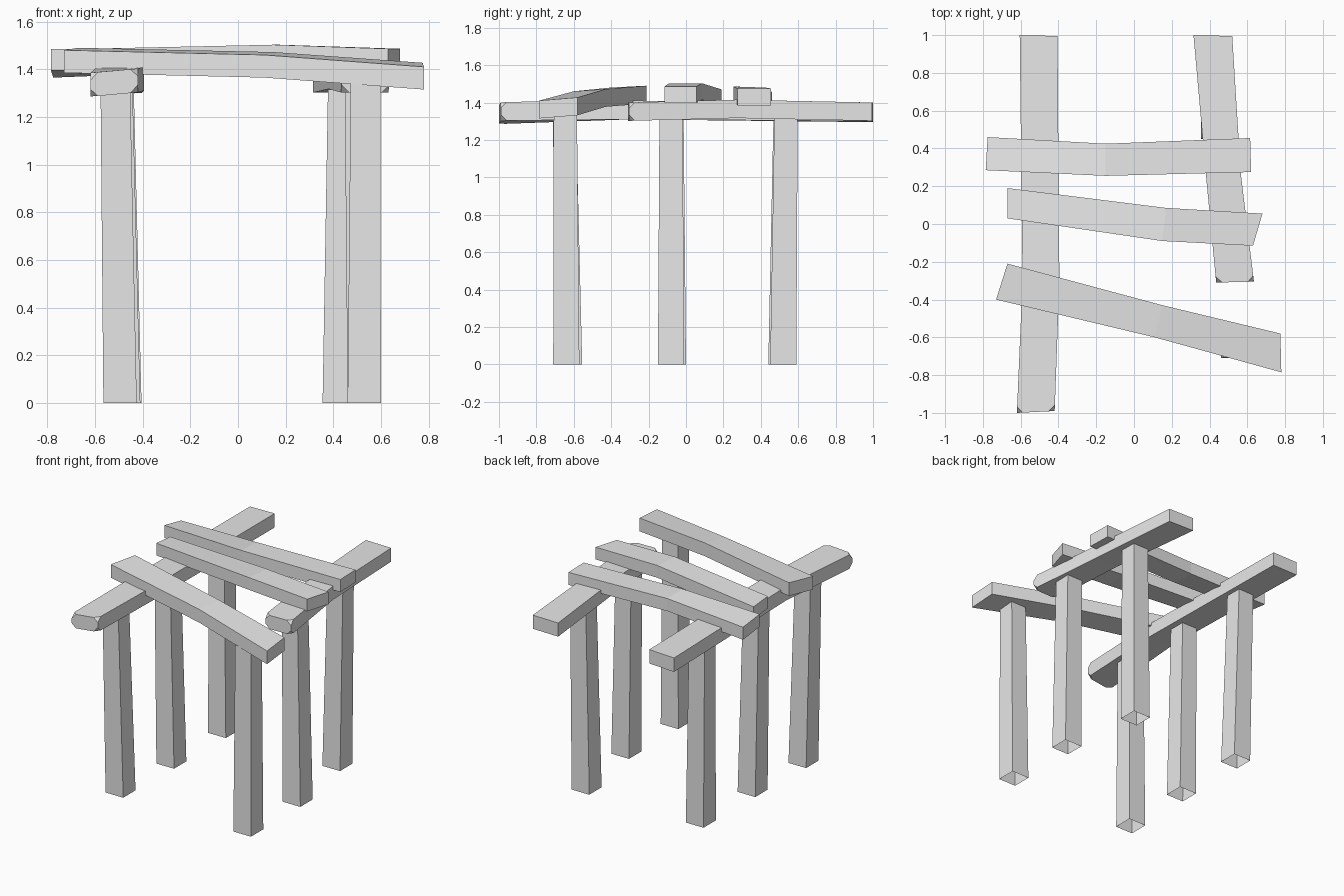
import bpy
import bmesh
from mathutils import Vector

cube = bpy.data.objects.get("Cube")
if cube:
    bpy.data.objects.remove(cube, do_unlink=True)

# One plain grey for the whole structure
stone = bpy.data.materials.new("plain_grey")
stone.use_nodes = True
grey = (0.8, 0.8, 0.8, 1)
stone.diffuse_color = grey
stone.node_tree.nodes["Principled BSDF"].inputs["Base Color"].default_value = grey


def loft(name, rings, cap_start=True, chamfer_end=None):
    """Join four-cornered rings into a bar, optionally nicking the last ring's corners."""
    bm = bmesh.new()
    loops = [[bm.verts.new(corner) for corner in ring] for ring in rings]
    for low, high in zip(loops, loops[1:]):
        for i in range(4):
            j = (i + 1) % 4
            bm.faces.new((low[i], low[j], high[j], high[i]))
    bm.faces.new(loops[-1])
    if cap_start:
        bm.faces.new(loops[0][::-1])
    if chamfer_end:
        bmesh.ops.bevel(bm, geom=loops[-1], offset=chamfer_end, segments=1,
                        affect='VERTICES')
    bmesh.ops.recalc_face_normals(bm, faces=bm.faces)
    mesh = bpy.data.meshes.new(name)
    bm.to_mesh(mesh)
    bm.free()
    mesh.materials.append(stone)
    obj = bpy.data.objects.new(name, mesh)
    bpy.context.collection.objects.link(obj)
    return obj


def beam(name, stations, thickness, chamfer_end=None):
    """Each station holds the two upper edge points of the cross-section."""
    rings = []
    for first, second in stations:
        a, b = Vector(first), Vector(second)
        down = Vector((0, 0, -thickness))
        rings.append((a, b, b + down, a + down))
    return loft(name, rings, chamfer_end=chamfer_end)


def post(name, base, top, height=1.34):
    """Slightly tapered upright, left open underneath."""
    rings = []
    for (x, y), half, z in ((base, 0.07, 0), (top, 0.062, height)):
        rings.append([(x + sx * half, y + sy * half, z)
                      for sx, sy in ((-1, -1), (1, -1), (1, 1), (-1, 1))])
    return loft(name, rings, cap_start=False)


# Uprights
post("front_right_post", (-0.495, -0.625), (-0.515, -0.65))
post("middle_right_post", (-0.48, -0.07), (-0.505, -0.075))
post("back_right_post", (-0.475, 0.51), (-0.5, 0.53))
post("front_left_post", (0.53, -0.64), (0.535, -0.645))
post("middle_left_post", (0.53, -0.08), (0.51, -0.08))
post("back_left_post", (0.425, 0.52), (0.44, 0.535))

# Long beams resting on the uprights, with nicked front corners
beam("right_long_beam", [
    ((-0.605, 1.0, 1.395), (-0.405, 0.995, 1.4)),
    ((-0.59, -0.3, 1.41), (-0.395, -0.3, 1.41)),
    ((-0.62, -1.0, 1.385), (-0.42, -0.99, 1.403)),
], 0.1, 0.032)
beam("left_long_beam", [
    ((0.315, 1.0, 1.4), (0.52, 0.995, 1.4)),
    ((0.38, 0.27, 1.415), (0.565, 0.27, 1.415)),
    ((0.435, -0.31, 1.4), (0.635, -0.305, 1.4)),
], 0.098, 0.032)

# Cross beams lying over the top
beam("front_cross_beam", [
    ((-0.67, -0.21, 1.49), (-0.73, -0.4, 1.48)),
    ((0.15, -0.43, 1.472), (0.11, -0.6, 1.46)),
    ((0.775, -0.58, 1.427), (0.78, -0.785, 1.41)),
], 0.095)
beam("middle_cross_beam", [
    ((-0.67, 0.19, 1.47), (-0.67, 0.03, 1.485)),
    ((0.17, 0.085, 1.503), (0.15, -0.09, 1.503)),
    ((0.68, 0.055, 1.486), (0.63, -0.115, 1.486)),
], 0.088)
beam("back_cross_beam", [
    ((-0.775, 0.46, 1.455), (-0.785, 0.285, 1.485)),
    ((-0.15, 0.425, 1.48), (-0.15, 0.255, 1.485)),
    ((0.615, 0.455, 1.475), (0.62, 0.275, 1.475)),
], 0.09)
